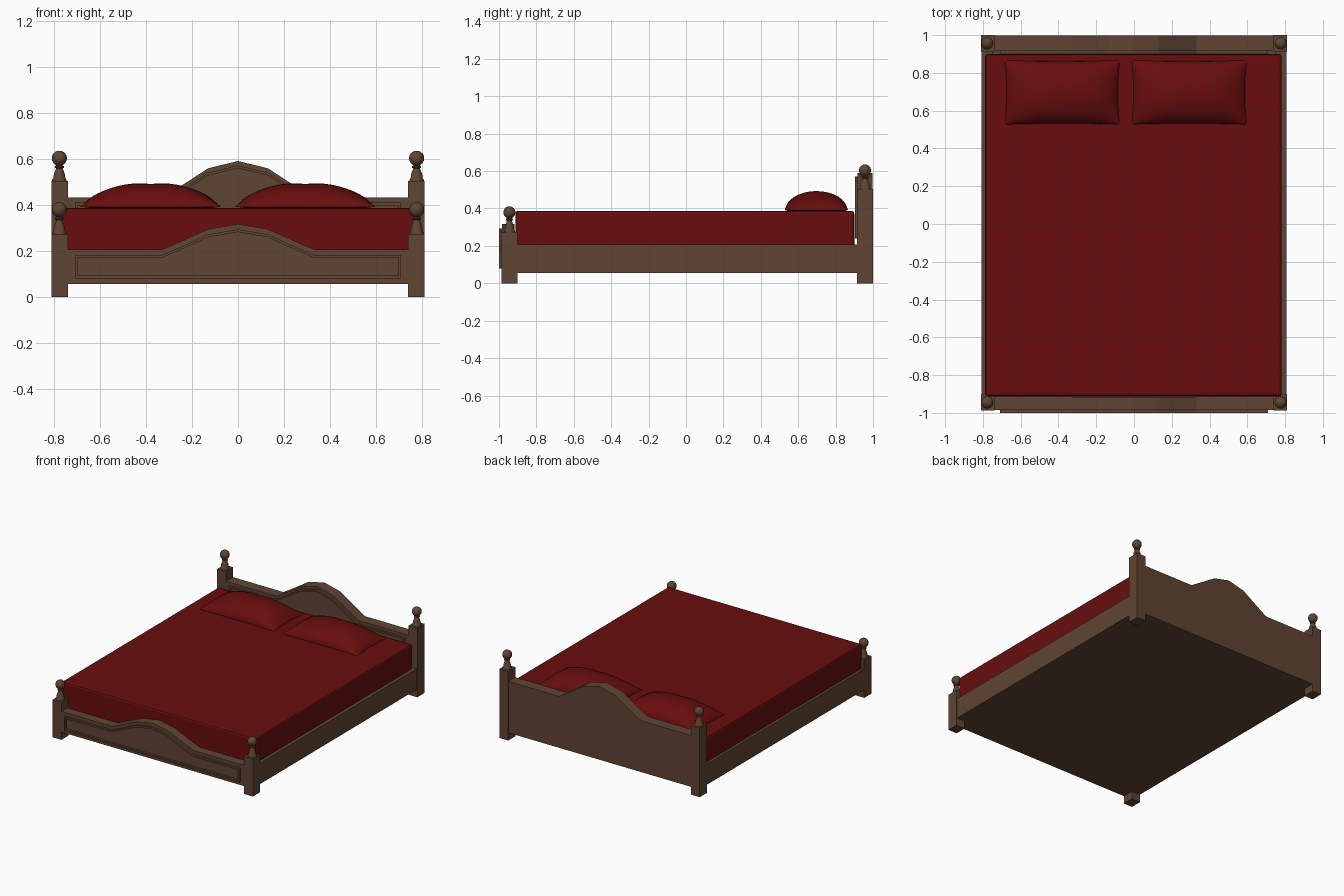
import bpy, bmesh, math

if "Cube" in bpy.data.objects:
    bpy.data.objects.remove(bpy.data.objects["Cube"])

def material(name, rgb):
    m = bpy.data.materials.new(name)
    m.diffuse_color = (*rgb, 1)
    m.use_nodes = True
    m.node_tree.nodes["Principled BSDF"].inputs["Base Color"].default_value = m.diffuse_color
    return m

WOOD = material("wood", (0.115, 0.058, 0.033))
RED = material("red_cloth", (0.14, 0.004, 0.004))

def finish(name, bm, mat, smooth=False):
    bmesh.ops.recalc_face_normals(bm, faces=bm.faces)
    me = bpy.data.meshes.new(name)
    bm.to_mesh(me)
    bm.free()
    me.materials.append(mat)
    ob = bpy.data.objects.new(name, me)
    bpy.context.collection.objects.link(ob)
    if smooth:
        bpy.ops.object.select_all(action='DESELECT')
        ob.select_set(True)
        bpy.context.view_layer.objects.active = ob
        bpy.ops.object.shade_smooth_by_angle(angle=math.radians(40))
    return ob

def box(name, x, y, z, mat, bevel=0):
    bm = bmesh.new()
    bmesh.ops.create_cube(bm, size=1)
    for v in bm.verts:
        v.co = [a[0] + (a[1] - a[0]) * (c + 0.5) for a, c in zip((x, y, z), v.co)]
    if bevel:
        bmesh.ops.bevel(bm, geom=bm.edges[:], offset=bevel, segments=2, profile=0.5, affect='EDGES')
    return finish(name, bm, mat)

def arch_outline(w, bottom, side, peak):
    """Closed x-z outline: flat shoulders rising to a central hump."""
    half = [(f * 1.0, side + k * (peak - side)) for f, k in ((0.33, 0), (0.23, 0.39), (0.13, 0.8))]
    right = [(w, bottom), (w, side)] + half
    return right + [(0, peak)] + [(-x, z) for x, z in reversed(right)]

def board(name, outline, y0, y1):
    bm = bmesh.new()
    f = bm.faces.new([bm.verts.new((x, y0, z)) for x, z in outline])
    ext = bmesh.ops.extrude_face_region(bm, geom=[f])
    for v in ext['geom']:
        if isinstance(v, bmesh.types.BMVert):
            v.co.y = y1
    return finish(name, bm, WOOD)

def moulding(name, outer, inner, y_front, y_back):
    """Raised frame running between two matching outlines."""
    bm = bmesh.new()
    loops = [[bm.verts.new((x, y, z)) for x, z in o]
             for o, y in ((outer, y_back), (outer, y_front), (inner, y_front), (inner, y_back))]
    n = len(outer)
    for a, b in zip(loops, loops[1:] + loops[:1]):
        for i in range(n):
            j = (i + 1) % n
            bm.faces.new((a[i], a[j], b[j], b[i]))
    return finish(name, bm, WOOD)

def finial(name, cx, cy, z0, ball_z, seg=14):
    """Turned bell with a collar and a ball on top."""
    r = 0.033
    d = ball_z - z0
    prof = [(0.031, -0.004), (0.031, 0.006), (0.026, 0.012), (0.024, 0.03), (0.017, 0.048),
            (0.014, d - 0.044), (0.020, d - 0.041), (0.020, d - 0.035), (0.013, d - 0.031)]
    prof += [(r * math.cos(a), d + r * math.sin(a)) for a in
             [math.radians(t) for t in (-60, -40, -20, 0, 20, 40, 60, 78)]]
    bm = bmesh.new()
    rings = [[bm.verts.new((cx + p * math.cos(2 * math.pi * i / seg),
                            cy + p * math.sin(2 * math.pi * i / seg), z0 + h))
              for i in range(seg)] for p, h in prof]
    for a, b in zip(rings, rings[1:]):
        for i in range(seg):
            j = (i + 1) % seg
            bm.faces.new((a[i], a[j], b[j], b[i]))
    bm.faces.new(rings[0])
    bm.faces.new(rings[-1])
    return finish(name, bm, WOOD, True)

def pillow(name, cx, cy, z, hx, hy, h, nu=24, nv=16):
    bm = bmesh.new()
    def point(i, j, top):
        # cosine spacing keeps the rounded rim fine
        u, v = -math.cos(math.pi * i / nu), -math.cos(math.pi * j / nv)
        x = cx + hx * u * (1 - 0.035 * (1 - v * v))
        y = cy + hy * v * (1 - 0.03 * (1 - u * u))
        puff = max(0, 1 - u * u) ** 0.65 * max(0, 1 - v * v) ** 0.5
        dip = 1 - 0.07 * math.exp(-(u / 0.2) ** 2)
        return (x, y, z + h * puff * dip if top else z - 0.014 * puff)
    for top in (True, False):
        g = [[bm.verts.new(point(i, j, top)) for j in range(nv + 1)] for i in range(nu + 1)]
        for i in range(nu):
            for j in range(nv):
                bm.faces.new((g[i][j], g[i + 1][j], g[i + 1][j + 1], g[i][j + 1]))
    bmesh.ops.remove_doubles(bm, verts=bm.verts, dist=1e-5)
    return finish(name, bm, RED, True)

# Posts and finials at the four corners
for sx, side in ((-1, "left"), (1, "right")):
    xs = sorted((sx * 0.739, sx * 0.811))
    box(f"front_post_{side}", xs, (-0.987, -0.902), (0, 0.274), WOOD)
    box(f"back_post_{side}", xs, (0.914, 1.0), (0, 0.504), WOOD)
    finial(f"front_finial_{side}", sx * 0.777, -0.944, 0.274, 0.379)
    finial(f"back_finial_{side}", sx * 0.777, 0.957, 0.504, 0.603)
    # Side rails
    box(f"side_rail_{side}", sorted((sx * 0.75, sx * 0.807)), (-0.94, 0.95), (0.056, 0.208), WOOD)

# Closed base under the mattress
box("bed_base", (-0.78, 0.78), (-0.95, 0.95), (0.056, 0.2), WOOD)

# Footboard and headboard with raised mouldings
board("footboard", arch_outline(0.75, 0.056, 0.207, 0.317), -0.985, -0.918)
moulding("footboard_moulding", arch_outline(0.71, 0.08, 0.182, 0.294),
         arch_outline(0.698, 0.092, 0.17, 0.282), -1.0, -0.98)
board("headboard", arch_outline(0.75, 0.056, 0.432, 0.591), 0.918, 0.998)
moulding("headboard_moulding", arch_outline(0.71, 0.24, 0.41, 0.572),
         arch_outline(0.698, 0.252, 0.398, 0.56), 0.903, 0.925)

# Mattress and pillows
box("mattress", (-0.788, 0.782), (-0.912, 0.9), (0.19, 0.387), RED, 0.014)
pillow("pillow_left", -0.38, 0.697, 0.392, 0.305, 0.17, 0.107)
pillow("pillow_right", 0.292, 0.697, 0.392, 0.305, 0.17, 0.107)
